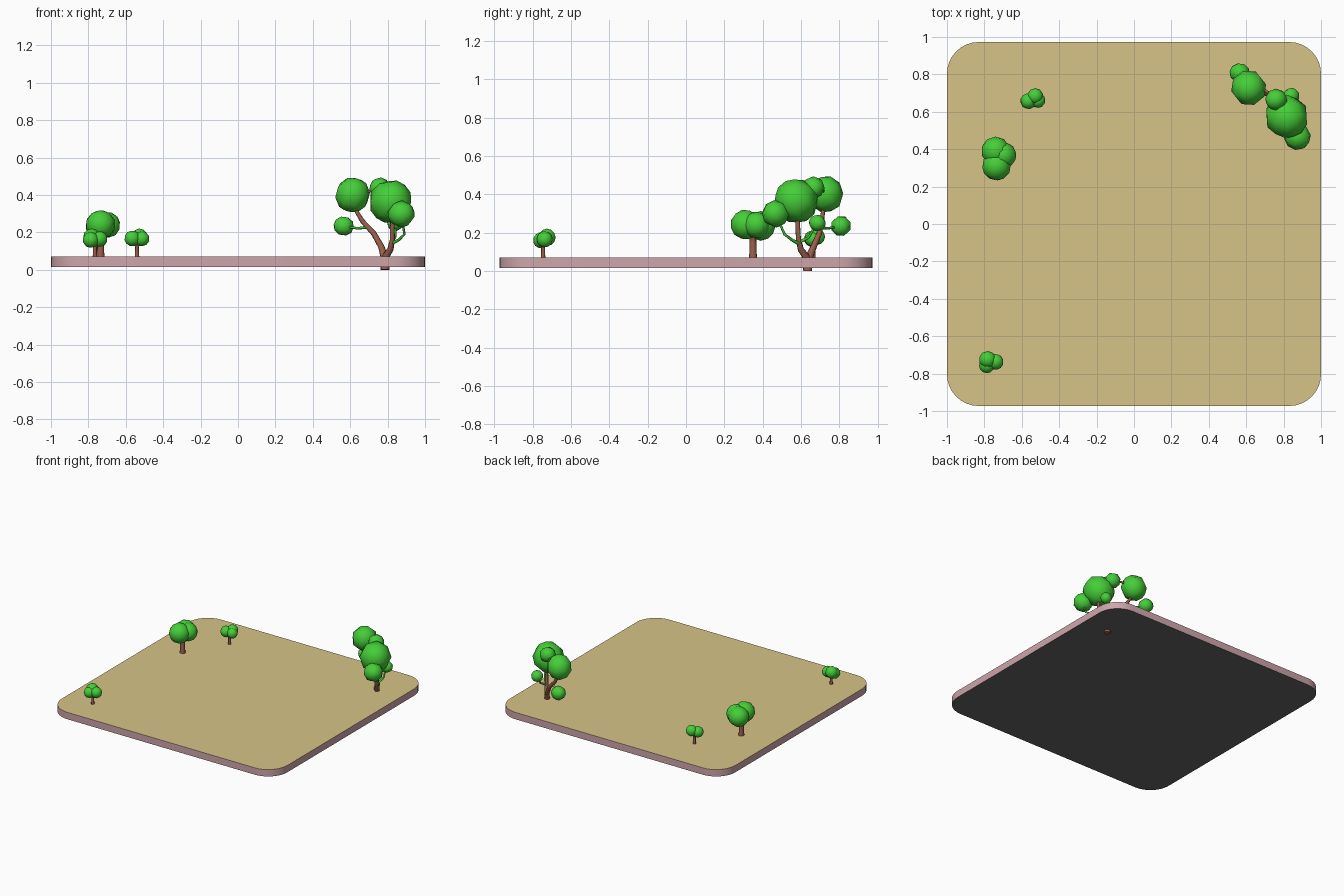
import bpy, bmesh, math
from mathutils import Matrix, Vector

if "Cube" in bpy.data.objects:
    bpy.data.objects.remove(bpy.data.objects["Cube"])


def material(name, rgb):
    m = bpy.data.materials.new(name)
    m.diffuse_color = (*rgb, 1)
    m.use_nodes = True
    m.node_tree.nodes["Principled BSDF"].inputs["Base Color"].default_value = m.diffuse_color
    return m


SAND = material("sand", (0.68, 0.55, 0.25))
PINK = material("pink_stone", (0.62, 0.38, 0.41))
GREY = material("underside_grey", (0.13, 0.13, 0.13))
GREEN = material("leaf_green", (0.06, 0.62, 0.04))
BROWN = material("bark_brown", (0.32, 0.11, 0.07))
TOP = 0.071


def finish(name, bm, mats):
    me = bpy.data.meshes.new(name)
    bm.normal_update()
    bm.to_mesh(me)
    bm.free()
    ob = bpy.data.objects.new(name, me)
    bpy.context.collection.objects.link(ob)
    for m in mats:
        me.materials.append(m)
    return ob


# Rounded ground slab: sand top, pink rim, grey underside
def ground(hx, hy, r, z0, z1, steps=8):
    bm = bmesh.new()
    ring = []
    for q, (sx, sy) in enumerate([(1, 1), (-1, 1), (-1, -1), (1, -1)]):
        for i in range(steps + 1):
            a = math.pi / 2 * (q + i / steps)
            ring.append(bm.verts.new((sx * (hx - r) + r * math.cos(a),
                                      sy * (hy - r) + r * math.sin(a), z0)))
    base = bm.faces.new(ring)
    ext = bmesh.ops.extrude_face_region(bm, geom=[base], use_keep_orig=True)
    up = [v for v in ext["geom"] if isinstance(v, bmesh.types.BMVert)]
    bmesh.ops.translate(bm, verts=up, vec=(0, 0, z1 - z0))
    bmesh.ops.recalc_face_normals(bm, faces=bm.faces)
    for f in bm.faces:
        f.material_index = 0 if f.normal.z > 0.5 else 2 if f.normal.z < -0.5 else 1
        f.smooth = abs(f.normal.z) < 0.5
    ob = finish("ground_slab", bm, [SAND, PINK, GREY])
    for e in ob.data.edges:
        a, b = (ob.data.vertices[i].co for i in e.vertices)
        e.use_edge_sharp = abs(a.z - b.z) < 1e-5


# Low-poly leaf clump
def leaves(name, centre, r, big=False, turn=0.0):
    bm = bmesh.new()
    m = Matrix.Translation(centre) @ Matrix.Rotation(turn, 4, Vector((1, 0.6, 0.8)))
    if big:
        bmesh.ops.create_uvsphere(bm, u_segments=8, v_segments=5, radius=r * 1.03, matrix=m)
    else:
        bmesh.ops.create_icosphere(bm, subdivisions=2, radius=r * 1.02, matrix=m)
    for f in bm.faces:
        f.smooth = True
    finish(name, bm, [GREEN])


# Tapered tube through (x, y, z, radius) points
def branch(name, pts, mat, sides=7):
    bm = bmesh.new()
    rings = []
    for i, p in enumerate(pts):
        a, b = Vector(pts[max(i - 1, 0)][:3]), Vector(pts[min(i + 1, len(pts) - 1)][:3])
        t = (b - a).normalized()
        u = t.cross(Vector((0.3, 1, 0.1))).normalized()
        w = t.cross(u)
        rings.append([bm.verts.new(Vector(p[:3]) + p[3] * (
            u * math.cos(k * math.tau / sides) + w * math.sin(k * math.tau / sides)))
            for k in range(sides)])
    for lo, hi in zip(rings, rings[1:]):
        for k in range(sides):
            n = (k + 1) % sides
            bm.faces.new((lo[k], lo[n], hi[n], hi[k])).smooth = True
    bm.faces.new(rings[0][::-1])
    bm.faces.new(rings[-1])
    finish(name, bm, [mat])


# Small round tree: one trunk, forks into three clumps (dx, dy, z, r)
def small_tree(name, x, y, tr, fork, clumps):
    branch(name + "_trunk", [(x, y, TOP - 0.01, tr * 1.2), (x, y, TOP + 0.02, tr),
                             (x, y, fork, tr * 0.9)], BROWN)
    for i, (dx, dy, z, r) in enumerate(clumps):
        branch(f"{name}_fork_{i}", [(x, y, fork - 0.01, tr * 0.7),
                                    (x + dx * 0.8, y + dy * 0.8, z, tr * 0.5)], BROWN)
        leaves(f"{name}_leaves_{i}", (x + dx, y + dy, z), r, turn=0.7 * i)


ground(1.0, 0.973, 0.17, 0.016, TOP)

small_tree("front_bush", -0.765, -0.745, 0.011, 0.125,
           [(-0.018, 0.020, 0.175, 0.045), (0.025, 0.008, 0.165, 0.042), (-0.022, -0.010, 0.160, 0.042)])
small_tree("back_bush", -0.540, 0.665, 0.011, 0.125,
           [(0.012, 0.018, 0.178, 0.042), (-0.025, -0.008, 0.168, 0.042), (0.026, -0.004, 0.166, 0.040)])
small_tree("left_tree", -0.735, 0.350, 0.020, 0.160,
           [(-0.005, 0.040, 0.235, 0.076), (0.036, 0.018, 0.240, 0.069), (0.000, -0.040, 0.242, 0.077)])

# Large forked tree at the back right corner
branch("big_tree_left_limb", [(0.785, 0.635, 0, 0.025), (0.785, 0.638, 0.06, 0.022),
                              (0.765, 0.665, 0.125, 0.017), (0.725, 0.695, 0.195, 0.015),
                              (0.665, 0.708, 0.26, 0.013), (0.635, 0.715, 0.31, 0.011),
                              (0.615, 0.725, 0.38, 0.008)], BROWN)
branch("big_tree_right_limb", [(0.785, 0.635, 0.03, 0.022), (0.79, 0.63, 0.07, 0.020),
                               (0.815, 0.60, 0.11, 0.017), (0.825, 0.587, 0.16, 0.014),
                               (0.825, 0.583, 0.25, 0.012), (0.817, 0.577, 0.35, 0.008)], BROWN)
branch("upper_branch", [(0.62, 0.725, 0.39, 0.009), (0.70, 0.715, 0.418, 0.008),
                        (0.76, 0.67, 0.435, 0.006)], BROWN)
branch("left_twig", [(0.69, 0.70, 0.228, 0.009), (0.64, 0.735, 0.222, 0.007),
                     (0.57, 0.80, 0.232, 0.006)], GREEN)
branch("right_twig", [(0.82, 0.595, 0.14, 0.010), (0.86, 0.555, 0.16, 0.008),
                      (0.89, 0.515, 0.19, 0.007), (0.875, 0.475, 0.28, 0.006)], GREEN)
branch("back_twig", [(0.822, 0.59, 0.15, 0.009), (0.84, 0.64, 0.175, 0.007),
                     (0.84, 0.68, 0.245, 0.006)], GREEN)
for i, (x, y, z, r) in enumerate([(0.613, 0.728, 0.40, 0.093), (0.816, 0.574, 0.365, 0.114),
                                  (0.873, 0.467, 0.298, 0.070), (0.565, 0.808, 0.234, 0.053),
                                  (0.760, 0.665, 0.435, 0.057), (0.840, 0.685, 0.250, 0.043)]):
    leaves(f"big_tree_leaves_{i}", (x, y, z), r, True, 0.5 + 0.6 * i)
